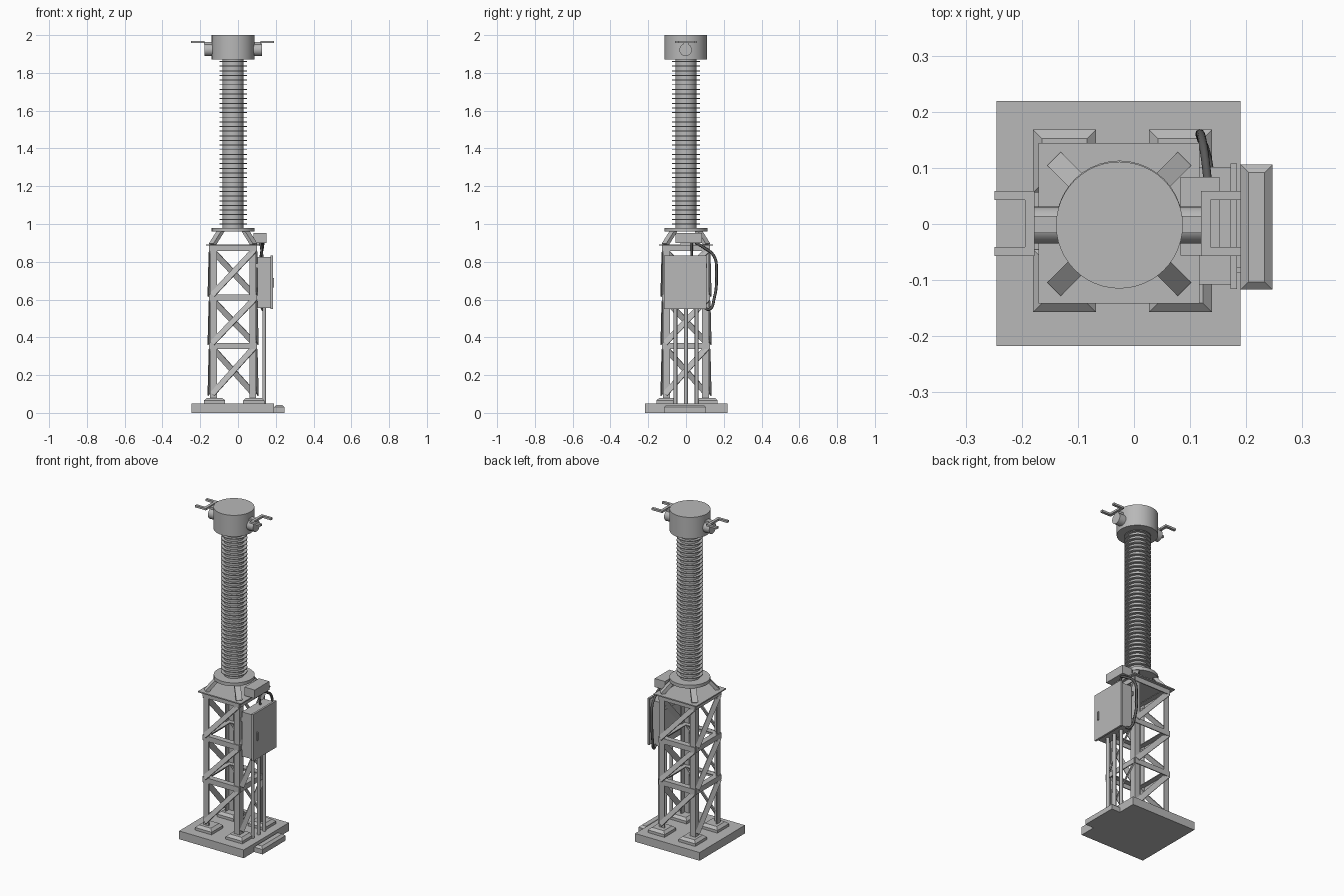
import bpy, bmesh, math
from mathutils import Vector, Matrix

if "Cube" in bpy.data.objects:
    bpy.data.objects.remove(bpy.data.objects["Cube"], do_unlink=True)


def material(name, value):
    m = bpy.data.materials.new(name)
    m.use_nodes = True
    m.diffuse_color = (value, value, value, 1)
    m.node_tree.nodes["Principled BSDF"].inputs["Base Color"].default_value = (value, value, value, 1)
    return m


GREY = material("galvanised_grey", 0.48)
DARK = material("cable_dark_grey", 0.1)
CX, CY = -0.026, 0.0     # tower axis
HALF = 0.122             # half width of the lattice


def finish(name, bm, mat=GREY, smooth=False):
    bmesh.ops.recalc_face_normals(bm, faces=bm.faces)
    me = bpy.data.meshes.new(name)
    bm.to_mesh(me)
    bm.free()
    ob = bpy.data.objects.new(name, me)
    bpy.context.collection.objects.link(ob)
    me.materials.append(mat)
    if smooth:
        bpy.ops.object.select_all(action='DESELECT')
        ob.select_set(True)
        bpy.context.view_layer.objects.active = ob
        bpy.ops.object.shade_smooth_by_angle(angle=math.radians(35))
    return ob


def box(bm, lo, hi, inset=0.0):
    """Axis-aligned box; inset narrows its top."""
    lo, hi = Vector(lo), Vector(hi)
    mid, size = (lo + hi) / 2, hi - lo
    verts = bmesh.ops.create_cube(bm, size=1)["verts"]
    for v in verts:
        top = v.co.z > 0
        v.co = mid + Vector(a * b for a, b in zip(v.co, size))
        if top:
            v.co.x -= math.copysign(inset, v.co.x - mid.x)
            v.co.y -= math.copysign(inset, v.co.y - mid.y)
    return verts


def bar(bm, a, b, width, thick, normal, twist=0.0):
    """Flat bar from a to b whose broad face looks along normal."""
    a, b = Vector(a), Vector(b)
    z = (b - a).normalized()
    x = Vector(normal).cross(z).normalized()
    rot = Matrix((x, z.cross(x), z)).transposed().to_4x4() @ Matrix.Rotation(twist, 4, 'Z')
    scale = Matrix.Diagonal((width, thick, (b - a).length, 1))
    bmesh.ops.create_cube(bm, size=1, matrix=Matrix.Translation((a + b) / 2) @ rot @ scale)


def cylinder(bm, centre, radius, depth, axis='Z', segments=32):
    rot = Matrix.Rotation(math.pi / 2, 4, 'Y') if axis == 'X' else Matrix()
    bmesh.ops.create_cone(bm, cap_ends=True, segments=segments, radius1=radius, radius2=radius,
                          depth=depth, matrix=Matrix.Translation(centre) @ rot)


def simple_box(name, lo, hi, inset=0.0):
    bm = bmesh.new()
    box(bm, lo, hi, inset)
    return finish(name, bm)


# Foundation slab, step and four footings
simple_box("foundation_slab", (-0.245, -0.217, 0), (0.19, 0.219, 0.05))
bm = bmesh.new()
box(bm, (0.19, -0.117, 0), (0.247, 0.106, 0.03))
box(bm, (0.19, -0.117, 0.03), (0.247, 0.106, 0.042), 0.014)
finish("side_step", bm)
bm = bmesh.new()
for x in (-0.124, 0.083):
    for y in (-0.101, 0.112):
        box(bm, (x - 0.056, y - 0.056, 0.05), (x + 0.056, y + 0.056, 0.066))
        box(bm, (x - 0.056, y - 0.056, 0.066), (x + 0.056, y + 0.056, 0.08), 0.016)
finish("footings", bm)

# Angle-iron corner legs
bm = bmesh.new()
for sx in (-1, 1):
    for sy in (-1, 1):
        x, y = CX + sx * HALF, CY + sy * HALF
        for wx, wy in ((0.036, 0.006), (0.006, 0.036)):
            x2, y2 = x - sx * wx, y - sy * wy
            box(bm, (min(x, x2), min(y, y2), 0.075), (max(x, x2), max(y, y2), 0.885))
finish("corner_legs", bm)

# Horizontal girts and diagonal braces, one set for each side
bm_girt, bm_brace = bmesh.new(), bmesh.new()
levels = (0.355, 0.61, 0.872)
bays = ((0.1, 0.345), (0.37, 0.6), (0.625, 0.86))
for side in range(4):
    turn = Matrix.Translation((CX, CY, 0)) @ Matrix.Rotation(side * math.pi / 2, 4, 'Z')
    normal = turn.to_3x3() @ Vector((0, -1, 0))
    for z in levels:
        bar(bm_girt, turn @ Vector((-HALF, -HALF - 0.002, z)), turn @ Vector((HALF, -HALF - 0.002, z)),
            0.032, 0.006, normal)
        bar(bm_girt, turn @ Vector((-HALF, -HALF + 0.015, z + 0.013)),
            turn @ Vector((HALF, -HALF + 0.015, z + 0.013)), 0.005, 0.03, normal)
    for low, high in bays:
        a = turn @ Vector((-HALF + 0.012, -HALF - 0.004, low))
        b = turn @ Vector((HALF - 0.012, -HALF + 0.002, high))
        bar(bm_brace, a, b, 0.032, 0.006, normal, math.radians(-25))
finish("girts", bm_girt)
finish("diagonal_braces", bm_brace)

# Top plate, raking struts and column flange
simple_box("top_plate", (-0.17, -0.142, 0.885), (0.117, 0.144, 0.892))
bm = bmesh.new()
for i in range(4):
    d = Vector((math.cos(math.pi * (i + 0.5) / 2), math.sin(math.pi * (i + 0.5) / 2), 0))
    c = Vector((CX, CY, 0))
    bar(bm, c + d * 0.157 + Vector((0, 0, 0.89)), c + d * 0.088 + Vector((0, 0, 0.968)),
        0.034, 0.02, d + Vector((0, 0, 0.9)))
finish("raking_struts", bm)
bm = bmesh.new()
cylinder(bm, (CX, CY, 0.969), 0.113, 0.02, segments=40)
finish("column_flange", bm, smooth=True)

# Ribbed insulator column
bm = bmesh.new()
cylinder(bm, (CX, CY, 1.425), 0.056, 0.9)
sheds = 36
for i in range(sheds):
    cylinder(bm, (CX, CY, 1.0 + i * 0.86 / (sheds - 1)), 0.073, 0.005)
finish("insulator_column", bm, smooth=True)

# Head with side stubs and forked terminals
bm = bmesh.new()
cylinder(bm, (CX, CY - 0.002, 1.935), 0.113, 0.13, segments=48)
finish("head_drum", bm, smooth=True)
bm_stub, bm_fork = bmesh.new(), bmesh.new()
for s in (-1, 1):
    cylinder(bm_stub, (CX + s * 0.125, CY - 0.002, 1.922), 0.033, 0.054, 'X', 24)

    def span(x1, x2, y1, y2, z1, z2):
        xs = sorted((CX - 0.003 + s * x1, CX - 0.003 + s * x2))
        box(bm_fork, (xs[0], y1, z1), (xs[1], y2, z2))
    span(0.148, 0.165, -0.056, 0.058, 1.958, 1.97)
    for y in (-0.049, 0.051):
        span(0.148, 0.22, y - 0.008, y + 0.008, 1.958, 1.97)
    # Bracket joining the fork to the stub
    span(0.1, 0.152, -0.016, 0.014, 1.95, 1.964)
finish("terminal_stubs", bm_stub, smooth=True)
finish("terminal_forks", bm_fork)

# Control cabinet with door, handle and back rails
simple_box("cabinet_body", (0.102, -0.108, 0.556), (0.172, 0.102, 0.826))
simple_box("cabinet_door", (0.172, -0.116, 0.55), (0.184, 0.108, 0.834))
simple_box("door_handle", (0.184, -0.087, 0.665), (0.191, -0.077, 0.715))
bm = bmesh.new()
for z in (0.61, 0.78):
    box(bm, (0.094, -0.11, z - 0.012), (0.104, 0.11, z + 0.012))
finish("cabinet_rails", bm)

# Conduits below the cabinet
bm = bmesh.new()
for y in (-0.056, 0.0, 0.056):
    cylinder(bm, (0.139, y, 0.305), 0.01, 0.51, segments=16)
finish("conduits", bm, smooth=True)

# Junction box beside the flange, with its bracket
simple_box("junction_box", (0.083, -0.056, 0.9), (0.152, 0.084, 0.952))
simple_box("junction_bracket", (0.085, -0.03, 0.888), (0.115, 0.06, 0.902))


# Cables
def cable(name, points, radius):
    cu = bpy.data.curves.new(name, 'CURVE')
    cu.dimensions = '3D'
    cu.bevel_depth = radius
    cu.bevel_resolution = 2
    cu.resolution_u = 8
    sp = cu.splines.new('BEZIER')
    sp.bezier_points.add(len(points) - 1)
    for p, co in zip(sp.bezier_points, points):
        p.co = co
        p.handle_left_type = p.handle_right_type = 'AUTO'
    cu.materials.append(DARK)
    bpy.context.collection.objects.link(bpy.data.objects.new(name, cu))


cable("looped_cable", [(0.133, 0.05, 0.902), (0.13, 0.09, 0.878), (0.122, 0.148, 0.83),
                       (0.117, 0.161, 0.73), (0.12, 0.15, 0.61), (0.13, 0.122, 0.548),
                       (0.135, 0.095, 0.56)], 0.0075)
cable("short_cable", [(0.118, 0.03, 0.905), (0.124, 0.03, 0.865), (0.13, 0.03, 0.82)], 0.006)
